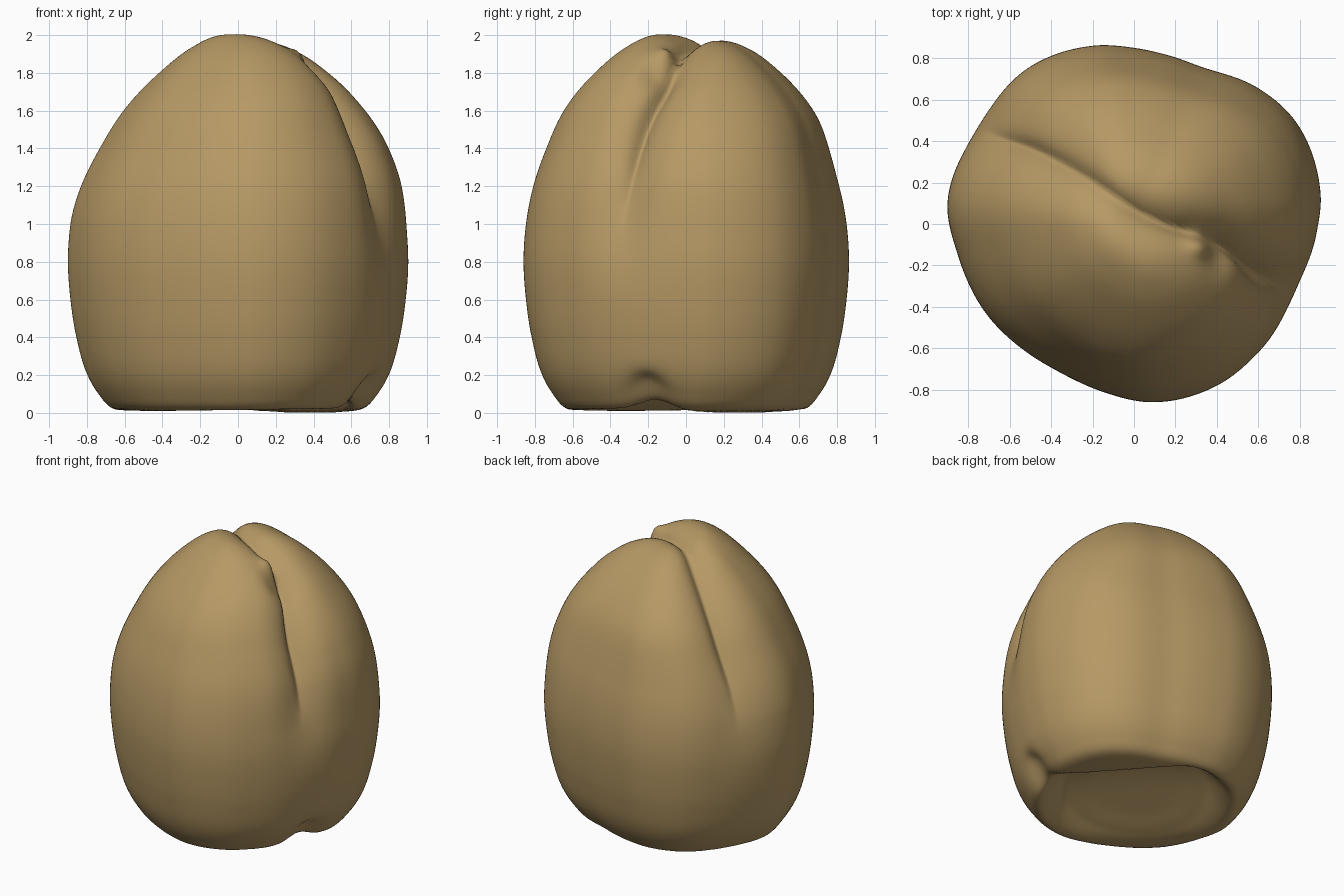
import bpy, bmesh, math
from mathutils import Vector, Matrix

if "Cube" in bpy.data.objects:
    bpy.data.objects.remove(bpy.data.objects["Cube"])


def curve_value(keys, t):
    """Smooth curve through (position, value) keys."""
    i = 1
    while i < len(keys) - 3 and keys[i + 1][0] < t:
        i += 1
    (x0, a), (x1, b), (x2, c), (x3, d) = keys[i - 1:i + 3]
    h = x2 - x1
    u = (t - x1) / h
    m1, m2 = (c - a) / (x2 - x0) * h, (d - b) / (x3 - x1) * h
    return ((2*u**3 - 3*u**2 + 1) * b + (u**3 - 2*u**2 + u) * m1
            + (3*u**2 - 2*u**3) * c + (u**3 - u**2) * m2)


def smoothstep(lo, hi, v):
    u = min(max((v - lo) / (hi - lo), 0), 1)
    return u * u * (3 - 2 * u)


def bell(v, width):
    return math.exp(-(v / width) ** 2)


# Widest outline, seen from above, as radius by angle
outline = [(.9, .15), (.79, .48), (.6, .655), (.35, .75), (.18, .81),
           (0, .85), (-.2, .86), (-.5, .76), (-.7, .56), (-.81, .38),
           (-.9, .1), (-.85, -.15), (-.7, -.45), (-.53, -.61), (-.35, -.72),
           (-.15, -.81), (.1, -.86), (.4, -.78), (.6, -.62), (.8, -.3),
           (.88, -.05)]
ring = sorted((math.atan2(y, x), math.hypot(x, y)) for x, y in outline)
turn = 2 * math.pi
ring = ([(t - turn, r) for t, r in ring[-3:]] + ring
        + [(t + turn, r) for t, r in ring[:3]])

# Side profile: relative radius and height, as distance by polar angle
MID, WIDE = 0.9, 0.88
profile = [(0, 2.03), (.2, 2.01), (.39, 1.925), (.55, 1.81), (.745, 1.61),
           (.86, 1.4), (.94, 1.2), (.985, 1), (1, .8), (.985, .6), (.95, .4),
           (.885, .2), (.82, .1), (.74, .025), (.6, .005), (.3, .01), (0, .01)]
arc = [(math.atan2(r * WIDE, z - MID), math.hypot(r * WIDE, z - MID))
       for r, z in profile]
arc = [(-arc[1][0], arc[1][1])] + arc + [(turn - arc[-2][0], arc[-2][1])]

# The seam plane that divides the two lobes
along = Vector((-.88, .47, 0)).normalized()
across = Vector((.47, .88, 0)).normalized()
SEAM = 0.06


def shape(u):
    """Move a point of the unit sphere to the body's surface."""
    polar = math.acos(max(-1, min(1, u.z)))
    around = math.atan2(u.y, u.x)
    dist = curve_value(arc, polar)
    reach = dist * math.sin(polar) / WIDE
    rad = reach * curve_value(ring, around)
    p = Vector((rad * math.cos(around), rad * math.sin(around),
                MID + dist * math.cos(polar)))
    a = p.dot(along)
    right = smoothstep(.3, -.3, a)
    # seam bows backward beside the curled tip
    s = p.dot(across) - SEAM - .05 * bell(a + .42, .2) * smoothstep(1.2, 1.6, p.z)
    # upper body narrows on the left edge and fills out at the back
    left_pinch = 1 - .23 * max(0, p.z - 1) ** 1.6
    right_pinch = 1 + .03 * smoothstep(.9, 1.35, p.z) - .04 * smoothstep(1.4, 1.7, p.z)
    p.x *= left_pinch + (right_pinch - left_pinch) * smoothstep(-.3, .3, p.x)
    p.y *= 1 + .04 * smoothstep(1.2, 1.6, p.z) * smoothstep(-.2, .4, p.y)
    # front lobe laps outward near the tip
    p.x += .04 * smoothstep(.06, -.06, s) * right * smoothstep(1.45, 1.8, p.z)
    # seam: steep on one side, gently sloped on the other
    inward = (Vector((0, 0, .8)) - p).normalized()
    width = .06 + .02 * math.tanh(s / .03) * (2 * right - 1)
    sharp = (.085 + .035 * right) * smoothstep(.9, 1.65, p.z)
    soft = (.03 + .02 * right) * smoothstep(.55, 1.2, p.z)
    depth = sharp * math.exp(-math.hypot(s, .012) / width) + soft * bell(s, .16)
    # small curled tip beside the seam
    if p.z > 1.4:
        depth -= .045 * bell(math.hypot(p.x - .33, p.y + .1), .06)
        depth += .03 * bell(math.hypot(p.x - .43, p.y + .17), .07)
    p += inward * depth
    if p.z < .4:
        # hollow underside: a lip, then a recess rising behind it
        w = p.dot(Vector((.74, .67, 0)))
        bowl = smoothstep(.74, .5, reach) * smoothstep(.46, .36, w)
        p.z += .2 * bowl * smoothstep(-.65, .35, w) * smoothstep(.2, .03, p.z)
        # notch where the fold meets the side
        p.z += .09 * bell(math.hypot(p.x - .68, p.y + .2), .12) * smoothstep(.3, .05, p.z)
    return p


# Body: sphere whose meridians run along the seam
bm = bmesh.new()
bmesh.ops.create_uvsphere(bm, u_segments=320, v_segments=140, radius=1)
basis = Matrix((across, Vector((0, 0, 1)), along)).transposed()
for v in bm.verts:
    v.co = shape((basis @ v.co).normalized())
bmesh.ops.recalc_face_normals(bm, faces=bm.faces)
for f in bm.faces:
    f.smooth = True

mesh = bpy.data.meshes.new("seed_body")
bm.to_mesh(mesh)
bm.free()
body = bpy.data.objects.new("seed_body", mesh)
bpy.context.collection.objects.link(body)

# Single tan colour
tan = bpy.data.materials.new("warm_tan")
tan.use_nodes = True
colour = (.47, .32, .13, 1)
tan.diffuse_color = colour
tan.node_tree.nodes["Principled BSDF"].inputs["Base Color"].default_value = colour
mesh.materials.append(tan)
